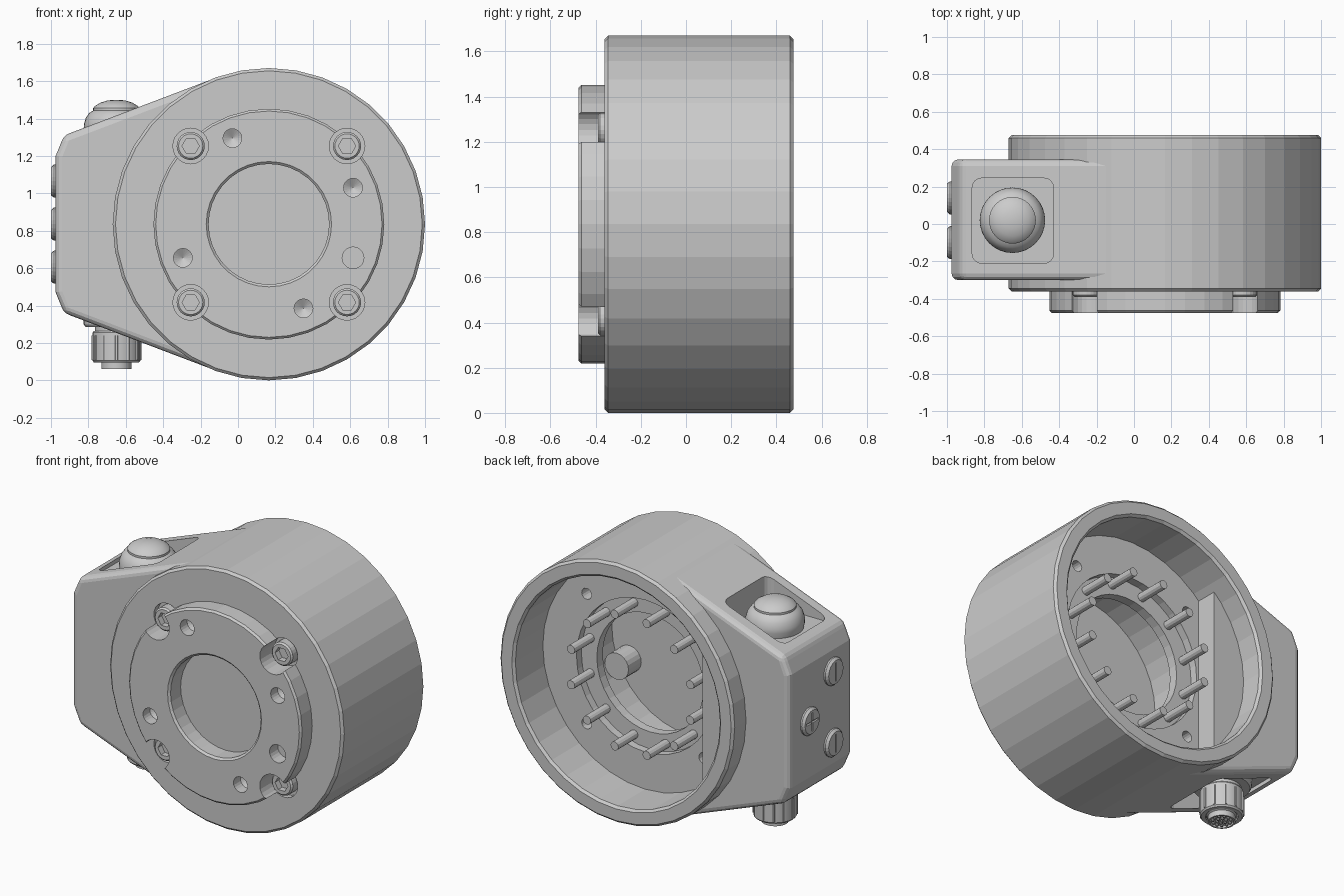
import bpy, bmesh, math
from math import sin, cos, pi, radians

if "Cube" in bpy.data.objects:
    bpy.data.objects.remove(bpy.data.objects["Cube"])

CX, CZ, R = 0.165, 0.835, 0.835          # drum axis and radius
MAP = {'x': lambda a, b, h: (h, a, b),   # (a, b) in the cross plane, h along the axis
       'y': lambda a, b, h: (a, h, b),
       'z': lambda a, b, h: (a, b, h)}


def finish(name, bm):
    bmesh.ops.recalc_face_normals(bm, faces=bm.faces)
    me = bpy.data.meshes.new(name)
    bm.to_mesh(me)
    bm.free()
    ob = bpy.data.objects.new(name, me)
    bpy.context.collection.objects.link(ob)
    return ob


def lathe(name, prof, axis='y', c=(CX, CZ), segs=36, closed=False):
    """Revolve (radius, height) points around an axis through c."""
    bm, rows = bmesh.new(), []
    for r, h in prof:
        n = segs if r > 0 else 1
        rows.append([bm.verts.new(MAP[axis](c[0] + r * cos(2 * pi * i / segs),
                                            c[1] + r * sin(2 * pi * i / segs), h))
                     for i in range(n)])
    pairs = list(zip(rows, rows[1:])) + ([(rows[-1], rows[0])] if closed else [])
    for p, q in pairs:
        for i in range(segs):
            j = (i + 1) % segs
            quad = [p[i % len(p)], p[j % len(p)], q[j % len(q)], q[i % len(q)]]
            bm.faces.new(list(dict.fromkeys(quad)))
    return finish(name, bm)


def rod(name, r, lo, hi, axis='y', c=(CX, CZ), segs=20):
    return lathe(name, [(0, lo), (r, lo), (r, hi), (0, hi)], axis, c, segs)


def prism(name, pts, axis, lo, hi):
    bm = bmesh.new()
    f = bm.faces.new([bm.verts.new(MAP[axis](a, b, lo)) for a, b in pts])
    ext = bmesh.ops.extrude_face_region(bm, geom=[f])
    vs = [v for v in ext['geom'] if isinstance(v, bmesh.types.BMVert)]
    bmesh.ops.translate(bm, verts=vs, vec=MAP[axis](0, 0, hi - lo))
    return finish(name, bm)


def apply(ob, mod):
    bpy.context.view_layer.objects.active = ob
    bpy.ops.object.modifier_apply(modifier=mod.name)


def combine(ob, other, op='DIFFERENCE'):
    mod = ob.modifiers.new('bool', 'BOOLEAN')
    mod.operation, mod.solver, mod.object = op, 'EXACT', other
    apply(ob, mod)
    bpy.data.objects.remove(other)


def smooth(ob):
    bpy.ops.object.select_all(action='DESELECT')
    ob.select_set(True)
    bpy.context.view_layer.objects.active = ob
    bpy.ops.object.shade_smooth_by_angle(angle=radians(30))


def polar(r, deg):
    return (CX + r * cos(radians(deg)), CZ + r * sin(radians(deg)))


def rect(x0, x1, y0, y1, r):
    """Rounded rectangle outline."""
    out = []
    for cx, cy, a0 in ((x1 - r, y1 - r, 0), (x0 + r, y1 - r, 90),
                       (x0 + r, y0 + r, 180), (x1 - r, y0 + r, 270)):
        out += [(cx + r * cos(radians(a0 + k * 22.5)), cy + r * sin(radians(a0 + k * 22.5)))
                for k in range(5)]
    return out


# Drum with the side housing running tangentially into it
housing = lathe('housing', [(0, -.36), (.82, -.36), (R, -.345), (R, .46), (.82, .475), (0, .475)])
upper = [polar(.8325, a) for a in (82, 90, 100, 111)] + [(-.93, 1.31), (-.975, 1.20)]
side = prism('side', upper + [(x, 2 * CZ - z) for x, z in reversed(upper)], 'y', -.30, .345)
bev = side.modifiers.new('bevel', 'BEVEL')
bev.width, bev.segments, bev.limit_method, bev.angle_limit = .035, 3, 'ANGLE', radians(35)
apply(side, bev)
combine(housing, side, 'UNION')

# Stepped cavity open to the back, undercut behind the pin ring
combine(housing, lathe('cavity', [(0, .6), (.745, .6), (.745, .475), (.73, .46), (.73, .18),
                                  (.49, .18), (.49, .13), (.38, .13), (.38, .07),
                                  (.56, .07), (.56, -.28), (0, -.28)]))

# Connector pockets in the upper and lower slopes
pocket = rect(-.865, -.43, -.21, .245, .05)
combine(housing, prism('pocket_top', pocket, 'z', 1.31, 1.8))
combine(housing, prism('pocket_bottom', pocket, 'z', -.2, .36))

# Front flange ring
flange = lathe('front_flange', [(.335, -.475), (.605, -.475), (.617, -.463),
                                (.617, -.35), (.322, -.35), (.322, -.463)], closed=True)

# Screws in open counterbores, with matching holes in the rear ledge
for n, (sx, sz) in enumerate(((-1, 1), (1, 1), (1, -1), (-1, -1))):
    c = (CX + sx * .418, CZ + sz * .418)
    for body in (housing, flange):
        combine(body, rod('bore', .095, -.6, -.32, c=c, segs=24))
    combine(housing, rod('ledge_hole', .035, .09, .3, c=c, segs=16))
    screw = lathe(f'screw_{n + 1}', [(0, -.315), (.075, -.315), (.075, -.38),
                                     (.065, -.39), (0, -.39)], c=c, segs=24)
    combine(screw, rod('hex', .046, -.45, -.35, c=c, segs=6))

# Blind conical holes and one flat dowel hole in the flange
for c in ((-.03, 1.295), (.615, 1.03), (-.295, .655), (.35, .385)):
    combine(flange, lathe('drill', [(0, -.375), (.05, -.405), (.05, -.6), (0, -.6)], c=c, segs=20))
combine(flange, rod('dowel', .058, -.6, -.39, c=(.615, .655), segs=20))

# Inside: contact pins, boss and raised chord ledge
for i in range(12):
    a = 15 + 30 * i
    rod(f'contact_pin_{i + 1}', .028, .10, .33, c=polar(.44, a), segs=12)
rod('inner_boss', .085, -.30, -.15, c=(.60, .655), segs=20)
half = math.degrees(math.acos(.505 / .735))
prism('inner_ledge', [polar(.735, 180 - half + 2 * half * k / 12) for k in range(13)],
      'y', .15, .32)

# Domed cap in the upper pocket
smooth(lathe('domed_cap', [(0, 1.30), (.165, 1.30), (.175, 1.345), (.174, 1.37), (.163, 1.405),
                           (.145, 1.43), (.125, 1.442), (.125, 1.455), (.115, 1.467),
                           (.085, 1.485), (.045, 1.497), (0, 1.50)], 'z', (-.65, .02), 32))

# Round plug connector in the lower pocket
PC = (-.65, .02)
smooth(lathe('plug_base', [(0, .37), (.175, .37), (.175, .30), (.165, .285), (.115, .285),
                           (.115, .24), (0, .24)], 'z', PC, 28))
smooth(lathe('plug_sleeve', [(.12, .265), (.128, .255), (.128, .105), (.12, .095),
                             (.095, .095), (.095, .265)], 'z', PC, 28, closed=True))
smooth(lathe('plug_insert', [(0, .25), (.09, .25), (.09, .10), (.08, .095), (.08, .06),
                             (.07, .06), (.07, .075), (0, .075)], 'z', PC, 28))
for i in range(12):
    a = 2 * pi * i / 12
    rod(f'plug_rib_{i + 1}', .010, .11, .24, 'z', (PC[0] + .124 * cos(a), PC[1] + .124 * sin(a)), 6)
for ring, count in ((0, 1), (.027, 6), (.053, 11)):
    for i in range(count):
        a = 2 * pi * i / count
        rod(f'plug_contact_{count}_{i + 1}', .008, .06, .09, 'z',
            (PC[0] + ring * cos(a), PC[1] + ring * sin(a)), 8)

# Slotted round buttons on the left end
for n, (y, z, cross) in enumerate(((-.10, 1.065, False), (.14, CZ, True), (-.10, .605, False))):
    button = lathe(f'end_button_{n + 1}', [(0, -.96), (.088, -.96), (.088, -.985), (.075, -1.0),
                                           (0, -1.0)], 'x', (y, z), 24)
    for w, h in ((.006, .06), (.06, .006))[:2 if cross else 1]:
        combine(button, prism('slot', [(y - w, z - h), (y + w, z - h), (y + w, z + h),
                                       (y - w, z + h)], 'x', -1.1, -.988))
